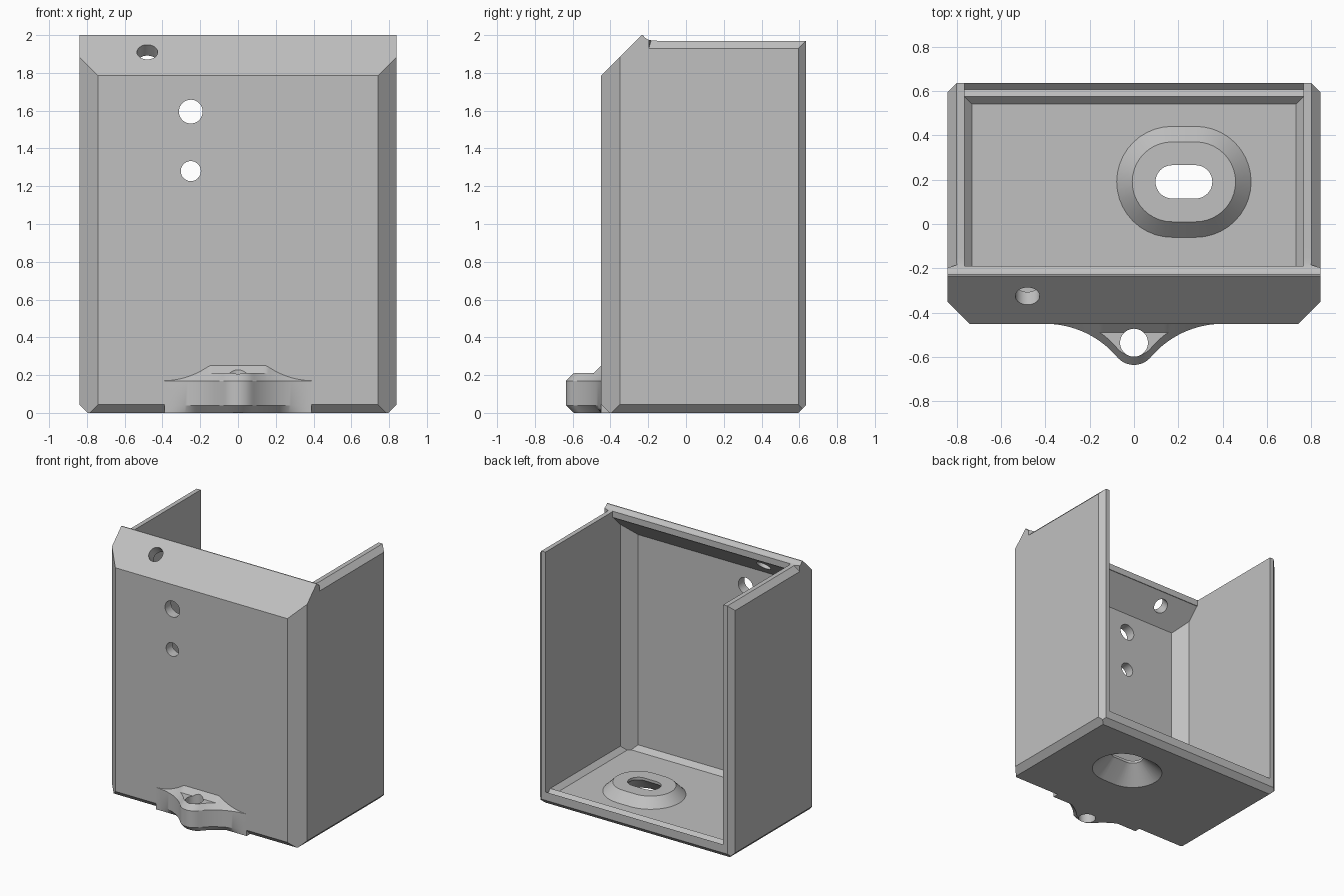
import bpy, bmesh, math
from mathutils import Vector, Matrix

cube = bpy.data.objects.get("Cube")
if cube:
    bpy.data.objects.remove(cube, do_unlink=True)

grey = bpy.data.materials.new("plain grey")
grey.use_nodes = True
GREY = (0.53, 0.53, 0.53, 1)
grey.diffuse_color = GREY
grey.node_tree.nodes["Principled BSDF"].inputs["Base Color"].default_value = GREY


def finish(name, bm):
    bmesh.ops.recalc_face_normals(bm, faces=bm.faces)
    mesh = bpy.data.meshes.new(name)
    bm.to_mesh(mesh)
    bm.free()
    mesh.materials.append(grey)
    obj = bpy.data.objects.new(name, mesh)
    bpy.context.collection.objects.link(obj)
    return obj


def block(name, lo, hi, planes=()):
    """Box from lo to hi, trimmed by (point, outward normal) planes."""
    bm = bmesh.new()
    bmesh.ops.create_cube(bm, size=1)
    lo, hi = Vector(lo), Vector(hi)
    for v in bm.verts:
        v.co = [(a + b) / 2 + c * (b - a) for a, b, c in zip(lo, hi, v.co)]
    for point, normal in planes:
        geom = bm.verts[:] + bm.edges[:] + bm.faces[:]
        bmesh.ops.bisect_plane(bm, geom=geom, plane_co=point, plane_no=normal, clear_outer=True)
        bmesh.ops.holes_fill(bm, edges=[e for e in bm.edges if e.is_boundary])
    return finish(name, bm)


def loft(name, rings):
    """Closed solid through rings of equal point count."""
    bm = bmesh.new()
    loops = [[bm.verts.new(p) for p in ring] for ring in rings]
    n = len(loops[0])
    for a, b in zip(loops, loops[1:]):
        for i in range(n):
            j = (i + 1) % n
            bm.faces.new((a[i], a[j], b[j], b[i]))
    bm.faces.new(loops[0])
    bm.faces.new(loops[-1])
    return finish(name, bm)


def rod(name, centre, direction, radius, length):
    bm = bmesh.new()
    turn = Vector((0, 0, 1)).rotation_difference(Vector(direction)).to_matrix().to_4x4()
    bmesh.ops.create_cone(bm, cap_ends=True, segments=40, radius1=radius, radius2=radius,
                          depth=length, matrix=Matrix.Translation(centre) @ turn)
    return finish(name, bm)


def oval(radius, z, steps=20):
    """Slot outline around the floor opening."""
    ring = []
    for side in (1, -1):
        for i in range(steps + 1):
            a = math.pi * (i / steps - 0.5)
            ring.append((0.225 + side * (0.053 + radius * math.cos(a)),
                         0.19 + side * radius * math.sin(a), z))
    return ring


def combine(target, other, operation):
    mod = target.modifiers.new(operation.lower(), 'BOOLEAN')
    mod.operation, mod.solver, mod.object = operation, 'EXACT', other
    bpy.context.view_layer.objects.active = target
    bpy.ops.object.modifier_apply(modifier=mod.name)
    bpy.data.objects.remove(other, do_unlink=True)


# Outer body with chamfered corners and sloped top front
W, FRONT, BACK = 0.84, -0.45, 0.635
outer = [((0, FRONT, 1.785), (0, -1, 1)),
         ((0, FRONT + 0.045, 0), (0, -1, -1)),
         ((0, BACK - 0.04, 0), (0, 1, -1))]
for s in (1, -1):
    outer += [((s * (W - 0.1), FRONT, 0), (s, -1, 0)),
              ((s * (W - 0.04), BACK, 0), (s, 1, 0)),
              ((s * (W - 0.045), 0, 0), (s, 0, -1))]
body = block("housing", (-W, FRONT, 0), (W, BACK, 2), outer)

# Hollow interior, open at the top and back
IN, FLOOR, STEP = 0.765, 0.075, 0.035
inner = [((0, -0.375, 1.745), (0, -1, 1)),
         ((0, -0.375 + STEP, FLOOR), (0, -1, -1)),
         ((0, 0.575 - STEP, FLOOR), (0, 1, -1))]
corners = []
for s in (1, -1):
    corners.append(((s * (IN - 0.09), -0.375, 0), (s, -1, 0)))
    inner.append(((s * (IN - STEP), 0, FLOOR), (s, 0, -1)))
combine(body, block("cavity", (-IN, -0.375, FLOOR), (IN, 0.575, 1.925), inner + corners), 'DIFFERENCE')
combine(body, block("top_opening", (-IN, -0.19, 1.6), (IN, 0.575, 2.2)), 'DIFFERENCE')

# Back opening with a small groove in the sill
sill = [(0.56, 0.11), (0.575, 0.11), (0.607, 0.078), (0.65, 0.12), (0.65, 2.2), (0.56, 2.2)]
combine(body, loft("back_opening", [[(x, y, z) for y, z in sill] for x in (-IN, IN)]), 'DIFFERENCE')

# Lowered side wall tops, curving up to the front ridge
rim = [(-0.228, 2.1), (-0.228, 2.0), (-0.217, 1.986), (-0.2, 1.976), (-0.178, 1.971),
       (-0.15, 1.97), (0.8, 1.97), (0.8, 2.1)]
combine(body, loft("rim_cut", [[(x, y, z) for y, z in rim] for x in (-1, 1)]), 'DIFFERENCE')
for s in (1, -1):
    wedge = [(0.77, 2.0), (0.9, 1.87), (0.9, 2.0)]
    rings = [[(s * x, y + (0.9 - x) * 0.3, z) for x, z in wedge] for y in (-0.215, 0.8)]
    combine(body, loft("edge_cut", rings), 'DIFFERENCE')

# Raised oval boss in the floor, with a countersunk slot below
combine(body, loft("boss", [oval(0.27, 0.055), oval(0.18, 0.145)]), 'UNION')
combine(body, loft("slot", [oval(0.225, -0.01), oval(0.075, 0.125), oval(0.075, 0.2)]), 'DIFFERENCE')

# Flared mounting lug at the bottom front
TIP_Y, TIP_R, FLARE_X, FLARE_R = -0.535, 0.1, 0.4, 0.425
sections = []
for i in range(-32, 33):
    x = math.sin(i / 32 * math.pi / 2) * 0.39 if abs(i) > 30 else i / 32 * 0.39
    if abs(x) < 0.076:
        edge = TIP_Y - math.sqrt(TIP_R ** 2 - x * x)
    else:
        edge = FRONT - FLARE_R + math.sqrt(FLARE_R ** 2 - (FLARE_X - abs(x)) ** 2)
    d = FRONT - edge
    half, cut = min(0.04, d / 2), min(0.04, d)
    sections.append([(x, -0.4, 0), (x, edge + cut, 0), (x, edge, 0.04), (x, edge, 0.17),
                     (x, edge + half, 0.17 + half), (x, FRONT - half, 0.17 + half),
                     (x, FRONT, 0.17 + 2 * half), (x, -0.4, 0.17 + 2 * half)])
combine(body, loft("lug", sections), 'UNION')

# Drilled holes
holes = [((-0.25, -0.42, 1.595), (0, 1, 0), 0.063, 0.3),
         ((-0.25, -0.42, 1.28), (0, 1, 0), 0.053, 0.3),
         ((-0.48, -0.325, 1.91), (0, -1, 1), 0.055, 0.5),
         ((0, TIP_Y, 0.15), (0, 0, 1), 0.063, 0.6)]
for spec in holes:
    combine(body, rod("drill", *spec), 'DIFFERENCE')

# Smooth the curved walls, keep the edges crisp
bpy.ops.object.select_all(action='DESELECT')
body.select_set(True)
bpy.context.view_layer.objects.active = body
bpy.ops.object.shade_smooth_by_angle(angle=math.radians(25))
